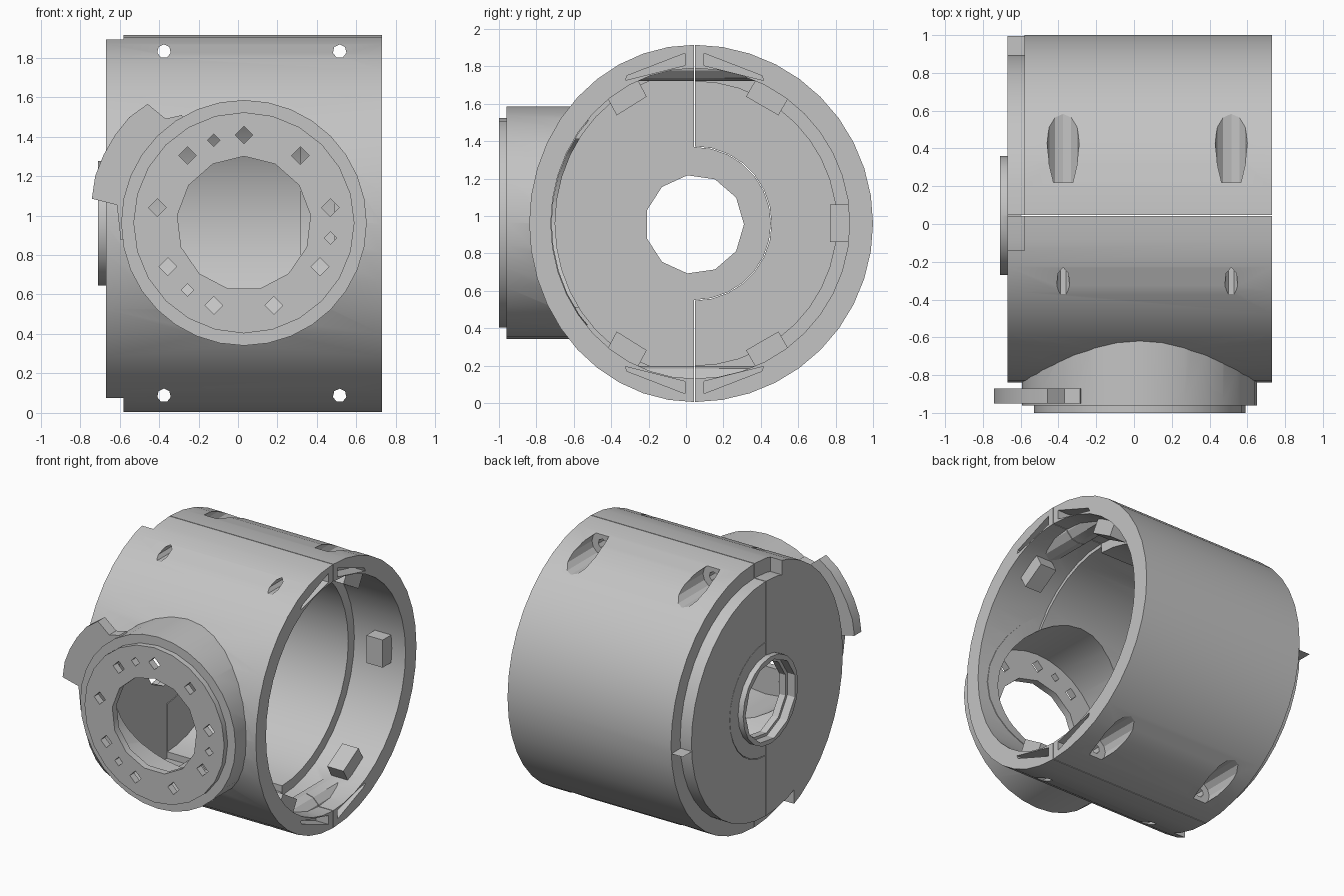
import bpy, bmesh, math
from mathutils import Matrix, Vector

if "Cube" in bpy.data.objects:
    bpy.data.objects.remove(bpy.data.objects["Cube"], do_unlink=True)

grey = bpy.data.materials.new("plain grey")
grey.use_nodes = True
grey.diffuse_color = (0.55, 0.55, 0.55, 1)
grey.node_tree.nodes["Principled BSDF"].inputs["Base Color"].default_value = (0.55, 0.55, 0.55, 1)

CY, CZ = 0.045, 0.96      # main barrel axis
PX, PZ = 0.03, 0.963      # front port axis
FLAT = 0.925              # front half is slightly flattened


def finish(name, bm):
    bmesh.ops.recalc_face_normals(bm, faces=bm.faces)
    mesh = bpy.data.meshes.new(name)
    bm.to_mesh(mesh)
    bm.free()
    mesh.materials.append(grey)
    ob = bpy.data.objects.new(name, mesh)
    bpy.context.collection.objects.link(ob)
    return ob


def rod(name, axis, r, a, b, u, v, n, squash=1.0):
    """Cylinder along x (u, v = y, z) or along y (u, v = x, z)."""
    bm = bmesh.new()
    bmesh.ops.create_cone(bm, cap_ends=True, segments=n, radius1=r, radius2=r, depth=b - a)
    mid = (a + b) / 2
    if axis == "x":
        turn, pos = Matrix.Rotation(math.pi / 2, 4, "Y"), (mid, u, v)
    else:
        turn, pos = Matrix.Rotation(math.pi / 2, 4, "X"), (u, mid, v)
    size = Matrix.Diagonal((1, squash, 1, 1))
    bm.transform(Matrix.Translation(pos) @ size @ turn)
    return finish(name, bm)


def box(name, lo, hi):
    bm = bmesh.new()
    bmesh.ops.create_cube(bm, size=1)
    lo, hi = Vector(lo), Vector(hi)
    bm.transform(Matrix.Translation((lo + hi) / 2) @ Matrix.Diagonal((*(hi - lo), 1)))
    return finish(name, bm)


def prism(name, points, offset):
    bm = bmesh.new()
    face = bm.faces.new([bm.verts.new(p) for p in points])
    new = bmesh.ops.extrude_face_region(bm, geom=[face])["geom"]
    bmesh.ops.translate(bm, verts=[g for g in new if isinstance(g, bmesh.types.BMVert)], vec=offset)
    return finish(name, bm)


def combine(ob, other, mode="DIFFERENCE"):
    """Apply a boolean and throw the tool object away."""
    mod = ob.modifiers.new("bool", "BOOLEAN")
    mod.operation, mod.solver, mod.object = mode, "EXACT", other
    bpy.context.view_layer.update()
    bpy.context.view_layer.objects.active = ob
    bpy.ops.object.modifier_apply(modifier=mod.name)
    bpy.data.objects.remove(other, do_unlink=True)


def smooth(ob):
    bpy.ops.object.select_all(action="DESELECT")
    ob.select_set(True)
    bpy.context.view_layer.objects.active = ob
    bpy.ops.object.shade_smooth_by_angle(angle=math.radians(28))


SCREWS = [(x, CZ + s * 0.872) for x in (-0.375, 0.515) for s in (1, -1)]


def half_barrel(name, squash, side, inner):
    """Hollow half of the barrel, with screw bosses left standing inside."""
    ob = rod(name, "x", 0.955, -0.67, 0.73, CY, CZ, 40, squash)
    cavity = rod("cavity", "x", inner, -0.6, 0.4, CY, CZ, 40, squash)
    combine(cavity, rod("mouth", "x", 0.83, 0.32, 0.9, CY, CZ, 40, squash), "UNION")
    for x, z in SCREWS:
        combine(cavity, rod("boss", "y", 0.11, -0.6, 0.7, x, z, 12))
    combine(ob, cavity)
    # keep one side of the seam
    if side < 0:
        combine(ob, box("away", (-2, 0.043, -1), (2, 3, 3)))
    else:
        combine(ob, box("away", (-2, -3, -1), (2, 0.048, 3)))
    # stepped edge on the closed end, longer at the bottom
    step = box("step", (-0.9, -0.14, 0.9), (-0.58, 1.5, 2.5))
    combine(step, box("low_step", (-0.9, -0.28, -0.5), (-0.58, 1.5, 0.9)), "UNION")
    combine(step, rod("core", "x", 0.85, -1, -0.4, CY, CZ, 40))
    combine(ob, step)
    # slots in the open rim
    for s in (1, -1):
        pts = [(0.63, CY + side * y, CZ + s * z)
               for y, z in ((0.05, 0.91), (0.05, 0.845), (0.37, 0.765), (0.36, 0.79))]
        combine(ob, prism("slot", pts, (0.3, 0, 0)))
    # screw holes
    for x, z in SCREWS:
        combine(ob, rod("screw", "y", 0.035, -0.8, 0.5, x, z, 7))
    return ob


# Front half with the port
front = half_barrel("front_shell", FLAT, -1, 0.805)
port = rod("port", "y", 0.622, -0.96, -0.1, PX, PZ, 32)
combine(port, rod("lip", "y", 0.56, -1.0, -0.9, PX, PZ, 24), "UNION")
# locking tab with a tapering root at each end
outline = [(0.63, 120), (0.66, 127), (0.775, 129)]
outline += [(0.79, 129 + 42 * i / 5) for i in range(1, 5)]
outline += [(0.78, 171), (0.65, 172), (0.63, 188), (0.58, 188)]
outline += [(0.58, 188 - 68 * i / 8) for i in range(1, 9)]
tab = [(PX + r * math.cos(math.radians(t)), -0.95, PZ + r * math.sin(math.radians(t)))
       for r, t in outline]
combine(port, prism("tab", tab, (0, 0.08, 0)), "UNION")
# trim the port where it would fill the barrel
combine(port, rod("trim", "x", 0.825, -0.9, 0.9, CY, CZ, 40, FLAT))
combine(front, port, "UNION")
combine(front, rod("port_bore", "y", 0.535, -0.95, 0.0, PX, PZ, 32))
combine(front, rod("port_hole", "y", 0.34, -1.2, -0.5, PX, 0.96, 13))
for deg in (-70, -30, -10, 10, 50, 90, 110, 130, 170, 210, 230, 250):
    t = math.radians(deg)
    r = 0.032 if deg in (-10, 110, 230) else 0.045
    combine(front, rod("pin_hole", "y", r, -1.2, -0.7,
                       PX + 0.445 * math.cos(t), PZ + 0.445 * math.sin(t), 4))

# Hub and collar on the closed end
combine(front, rod("hub", "x", 0.409, -0.669, -0.601, CY, CZ, 28), "UNION")
combine(front, rod("collar", "x", 0.315, -0.71, -0.62, CY, CZ, 20), "UNION")
combine(front, rod("hub_hole", "x", 0.265, -0.9, -0.4, CY, 0.955, 11))
combine(front, rod("hub_recess", "x", 0.288, -0.9, -0.65, CY, 0.957, 11))
smooth(front)

# Back half with screw pockets
back = half_barrel("back_shell", 1.0, 1, 0.76)
combine(back, rod("hub_gap", "x", 0.413, -0.9, -0.5, CY, CZ, 28))
for x, z in SCREWS:
    combine(back, rod("pocket", "y", 0.085, 0.22, 1.4, x, z, 12))
smooth(back)

# Locking lugs inside the mouth
for i, deg in enumerate((0, 60, -60, 120, -120)):
    lug = box(f"lug_{i + 1}", (0.49, 0.725, -0.1), (0.62, 0.85, 0.1))
    squash = FLAT if abs(deg) > 90 else 1
    lug.data.transform(Matrix.Translation((0, CY, CZ)) @ Matrix.Diagonal((1, squash, 1, 1))
                       @ Matrix.Rotation(math.radians(deg), 4, "X"))
